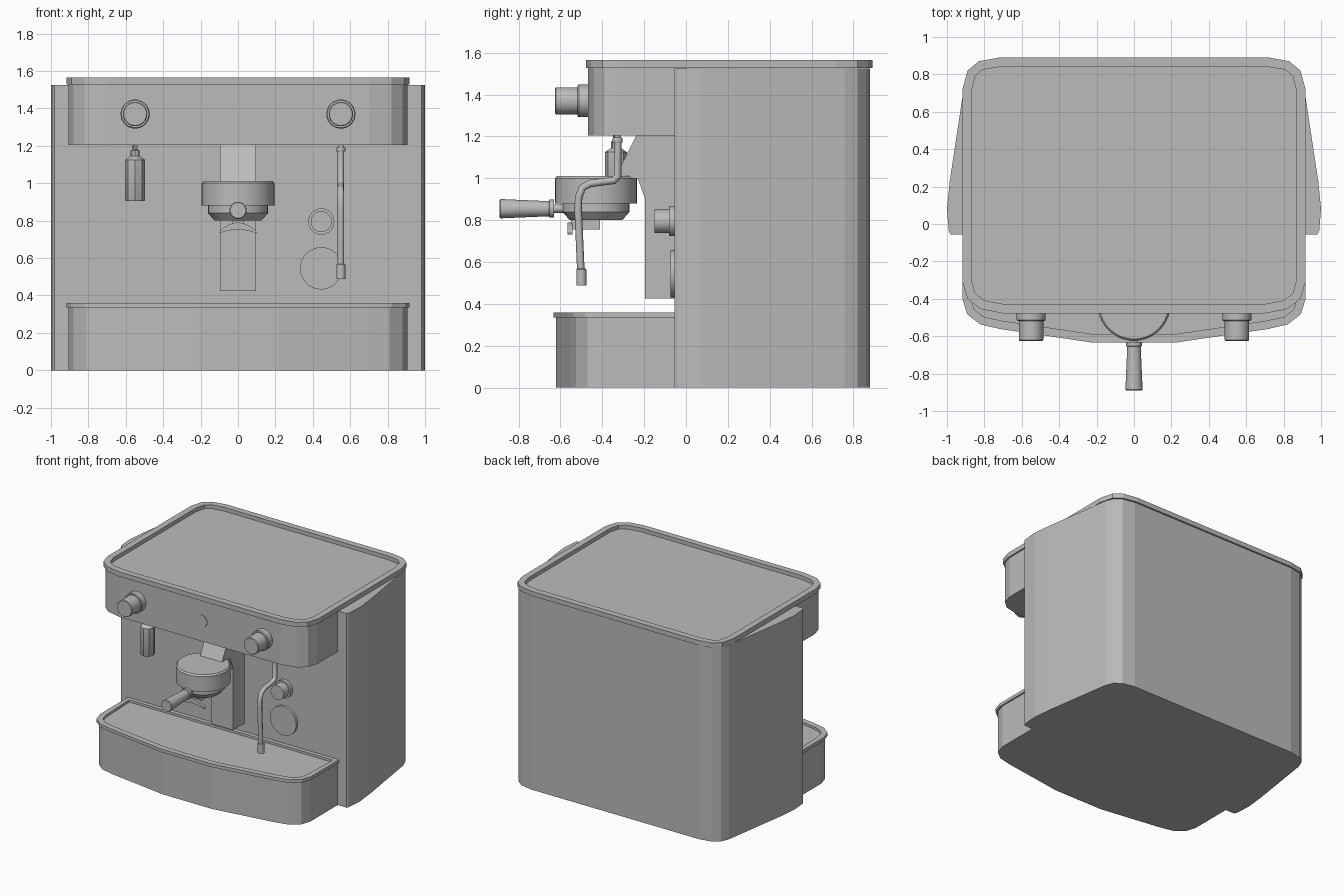
import bpy
import bmesh
import math
from mathutils import Matrix, Vector

old = bpy.data.objects.get("Cube")
if old:
    bpy.data.objects.remove(old, do_unlink=True)

steel = bpy.data.materials.new("brushed_grey")
steel.use_nodes = True
grey = (0.5, 0.5, 0.5, 1)
steel.diffuse_color = grey
steel.node_tree.nodes["Principled BSDF"].inputs["Base Color"].default_value = grey


def finish(name, bm, smooth=False):
    bmesh.ops.recalc_face_normals(bm, faces=bm.faces)
    mesh = bpy.data.meshes.new(name)
    bm.to_mesh(mesh)
    bm.free()
    mesh.materials.append(steel)
    obj = bpy.data.objects.new(name, mesh)
    bpy.context.collection.objects.link(obj)
    if smooth:
        bpy.ops.object.select_all(action="DESELECT")
        obj.select_set(True)
        bpy.context.view_layer.objects.active = obj
        bpy.ops.object.shade_smooth_by_angle(angle=math.radians(35))
    return obj


def prism(name, points, shift, rim=0, depth=0):
    """Extrude a planar outline; optionally sink its far face inside a rim."""
    bm = bmesh.new()
    base = bm.faces.new([bm.verts.new(p) for p in points])
    ext = bmesh.ops.extrude_face_region(bm, geom=[base], use_keep_orig=True)["geom"]
    bmesh.ops.translate(bm, vec=shift, verts=[g for g in ext if isinstance(g, bmesh.types.BMVert)])
    bmesh.ops.recalc_face_normals(bm, faces=bm.faces)
    if rim:
        top = max(bm.faces, key=lambda f: f.calc_center_median().z)
        bmesh.ops.inset_region(bm, faces=[top], thickness=rim)
        if not top.is_valid:
            top = max(bm.faces, key=lambda f: f.calc_area() * f.normal.z)
        floor = bmesh.ops.extrude_discrete_faces(bm, faces=[top])["faces"][0]
        bmesh.ops.translate(bm, vec=(0, 0, -depth), verts=floor.verts)
    return finish(name, bm)


def slab(name, plan, low, high, rim=0, depth=0):
    return prism(name, [(x, y, low) for x, y in plan], (0, 0, high - low), rim, depth)


def mirrored(half):
    """Complete a half outline across x = 0."""
    return half + [(-x, y) for x, y in reversed(half)]


def grown(plan, by):
    """Push an outline outward from its centre by a fixed amount per axis."""
    mid = (min(y for _, y in plan) + max(y for _, y in plan)) / 2
    return [(x + math.copysign(by, x), y + math.copysign(by, y - mid)) for x, y in plan]


def lathe(name, profile, loc, front=False, sides=32):
    """Spin (radius, height) pairs round z, or round -y when front is set."""
    bm = bmesh.new()
    rings = []
    for r, h in profile:
        rings.append([bm.verts.new((r * math.cos(a), r * math.sin(a), h))
                      for a in (math.tau * i / sides for i in range(sides))])
    for lower, upper in zip(rings, rings[1:]):
        for i in range(sides):
            j = (i + 1) % sides
            bm.faces.new((lower[i], lower[j], upper[j], upper[i]))
    bm.faces.new(rings[0])
    bm.faces.new(rings[-1])
    if front:
        bmesh.ops.transform(bm, matrix=Matrix.Rotation(math.pi / 2, 4, "X"), verts=bm.verts)
    bmesh.ops.translate(bm, vec=Vector(loc), verts=bm.verts)
    return finish(name, bm, True)


# Main housing with flared, tapering side walls
body_plan = mirrored([(0.98, -0.055), (0.99, -0.04), (1.0, 0.08), (0.985, 0.23),
                      (0.905, 0.76), (0.88, 0.82), (0.83, 0.86), (0.73, 0.88)])
slab("housing", body_plan, 0, 1.525)

# Overhanging head
head_plan = mirrored([(0.905, 0.0), (0.905, -0.31), (0.88, -0.39), (0.82, -0.44), (0.7, -0.467)])
slab("head", head_plan, 1.205, 1.532)

# Cup warming top with raised rim
lid_plan = mirrored([(0.7, -0.478), (0.82, -0.455), (0.89, -0.4), (0.917, -0.31),
                     (0.917, 0.72), (0.89, 0.82), (0.83, 0.87), (0.72, 0.89)])
slab("cup_tray_top", lid_plan, 1.528, 1.565, 0.05, 0.03)

# Drip tray base and its rimmed grate
tray_plan = mirrored([(0.905, -0.05), (0.905, -0.39), (0.88, -0.47), (0.81, -0.525),
                      (0.7, -0.55), (0.21, -0.622)])
slab("drip_tray_base", tray_plan, 0, 0.335)
rim_plan = [(x, min(y, -0.055)) for x, y in grown(tray_plan, 0.012)]
slab("drip_tray_rim", rim_plan, 0.335, 0.36, 0.045, 0.018)

# Column that carries the brew group
column_side = [(-0.05, 0.425), (-0.195, 0.425), (-0.195, 0.9), (-0.23, 1.0),
               (-0.34, 1.0), (-0.235, 1.21), (-0.05, 1.21)]
prism("group_column", [(-0.095, y, z) for y, z in column_side], (0.19, 0, 0))

# Brew group and filter basket
lathe("brew_group", [(0.125, 0.8), (0.16, 0.84), (0.16, 0.88), (0.195, 0.88),
                     (0.195, 1.0), (0.185, 1.012)], (0, -0.43, 0), sides=40)

# Portafilter handle
lathe("portafilter_handle", [(0.02, 0.56), (0.02, 0.63), (0.043, 0.63), (0.043, 0.652),
                             (0.036, 0.655), (0.046, 0.885), (0.042, 0.89)], (0, 0, 0.855), True, 24)

# Coffee spout: short stem and a crescent outlet
stem = [(-0.03, -0.55), (0.03, -0.55), (0.03, -0.41), (-0.03, -0.41)]
slab("spout_stem", stem, 0.755, 0.81)
steps = [i / 6 - 1 for i in range(13)]
crescent = [(0.1 * t, -0.565, 0.79 - 0.05 * t * t) for t in steps]
crescent += [(0.1 * t, -0.565, 0.752 - 0.02 * t * t) for t in reversed(steps)]
prism("spout_outlet", crescent, (0, 0.022, 0))

# Control knobs on the head
for side, x in (("right", -0.55), ("left", 0.55)):
    lathe(side + "_knob", [(0.078, 0.44), (0.078, 0.512), (0.073, 0.518), (0.065, 0.518),
                           (0.065, 0.62), (0.061, 0.625)], (x, 0, 1.37), True)
lathe("power_button", [(0.05, 0.45), (0.05, 0.472)], (0.01, 0, 1.365), True)

# Lower valve knob and pressure gauge on the front panel
lathe("valve_knob", [(0.07, 0.05), (0.07, 0.082), (0.056, 0.082), (0.056, 0.15)],
      (0.445, 0, 0.795), True)
lathe("pressure_gauge", [(0.113, 0.05), (0.113, 0.075)], (0.445, 0, 0.545), True)

# Hot water outlet
lathe("hot_water_outlet", [(0.05, 0.905), (0.053, 0.91), (0.053, 1.125), (0.024, 1.145),
                           (0.024, 1.175), (0.013, 1.18), (0.013, 1.21)], (-0.55, -0.335, 0), sides=8)

# Steam wand: bent pipe, joint and nozzle
path = [(-0.325, 1.18), (-0.325, 1.01), (-0.345, 0.99), (-0.46, 0.975), (-0.495, 0.955),
        (-0.513, 0.91), (-0.515, 0.85), (-0.502, 0.55)]
curve = bpy.data.curves.new("steam_wand", "CURVE")
curve.dimensions = "3D"
curve.bevel_depth = 0.018
curve.bevel_resolution = 2
curve.use_fill_caps = True
line = curve.splines.new("POLY")
line.points.add(len(path) - 1)
for point, (y, z) in zip(line.points, path):
    point.co = (0.55, y, z, 1)
curve.materials.append(steel)
bpy.context.collection.objects.link(bpy.data.objects.new("steam_wand", curve))
lathe("wand_joint", [(0.022, 1.17), (0.024, 1.175), (0.024, 1.19), (0.022, 1.195),
                     (0.014, 1.195), (0.014, 1.21)], (0.55, -0.327, 0), sides=16)
lathe("wand_nozzle", [(0.024, 0.488), (0.024, 0.565), (0.018, 0.57)], (0.55, -0.5, 0), sides=16)
